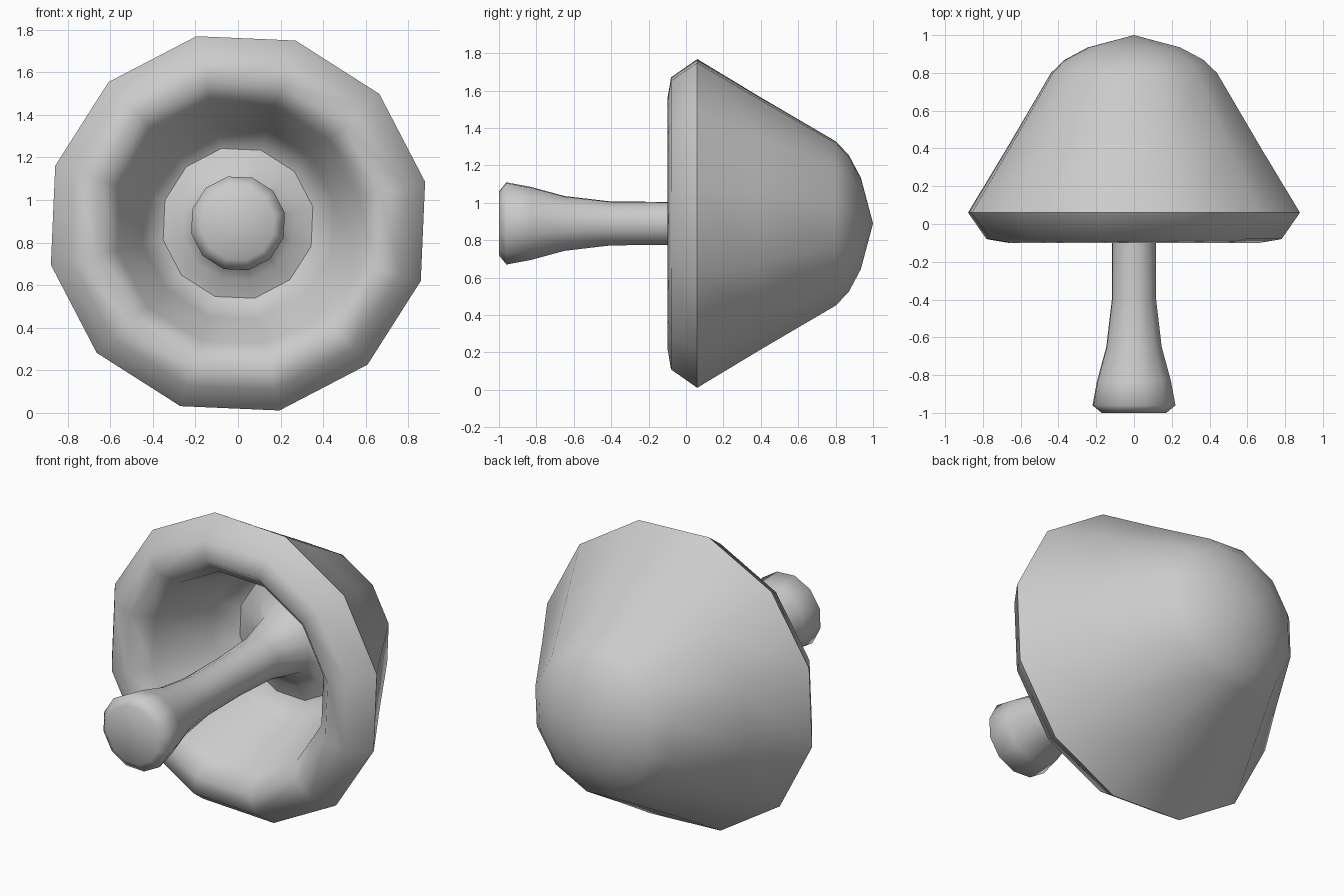
import bpy
import bmesh
from math import cos, sin, radians

if "Cube" in bpy.data.objects:
    bpy.data.objects.remove(bpy.data.objects["Cube"], do_unlink=True)

SIDES = 12
PHASE = radians(12.5)
AXIS_HEIGHT = 0.89

grey = bpy.data.materials.new("plain_grey")
grey.use_nodes = True
grey.diffuse_color = (0.6, 0.6, 0.6, 1)
grey.node_tree.nodes["Principled BSDF"].inputs["Base Color"].default_value = (0.6, 0.6, 0.6, 1)


def lathe(name, profile):
    """Turn (radius, y) points around the horizontal y axis."""
    bm = bmesh.new()
    rings = []
    for radius, y in profile:
        count = SIDES if radius > 0 else 1
        ring = []
        for i in range(count):
            a = PHASE + radians(360 / SIDES) * i
            ring.append(bm.verts.new((radius * cos(a), y, AXIS_HEIGHT + radius * sin(a))))
        rings.append(ring)
    for ring, following in zip(rings, rings[1:]):
        for i in range(SIDES):
            j = (i + 1) % SIDES
            corners = [ring[i % len(ring)], ring[j % len(ring)],
                       following[j % len(following)], following[i % len(following)]]
            bm.faces.new(list(dict.fromkeys(corners)))
    bmesh.ops.recalc_face_normals(bm, faces=bm.faces)
    mesh = bpy.data.meshes.new(name)
    bm.to_mesh(mesh)
    bm.free()
    mesh.materials.append(grey)
    obj = bpy.data.objects.new(name, mesh)
    bpy.context.collection.objects.link(obj)
    bpy.ops.object.select_all(action="DESELECT")
    obj.select_set(True)
    bpy.context.view_layer.objects.active = obj
    bpy.ops.object.shade_smooth_by_angle(angle=radians(62))
    return obj


# Hollow cap: domed back, sloping side, bevelled rim, then the inside wall and ceiling
lathe("cap", [(0, 1.0), (0.25, 0.935), (0.375, 0.87), (0.45, 0.8), (0.69, 0.4),
              (0.9, 0.06), (0.8, -0.08), (0.68, -0.1), (0.58, 0.0), (0.46, 0.4),
              (0.36, 0.52), (0, 0.53)])

# Stem: flared root in the cap, narrow neck and rounded thick end
lathe("stem", [(0.36, 0.52), (0.27, 0.49), (0.18, 0.42), (0.13, 0.2), (0.118, -0.1),
               (0.12, -0.4), (0.15, -0.65), (0.2, -0.83), (0.225, -0.96),
               (0.175, -1.0), (0, -1.0)])
